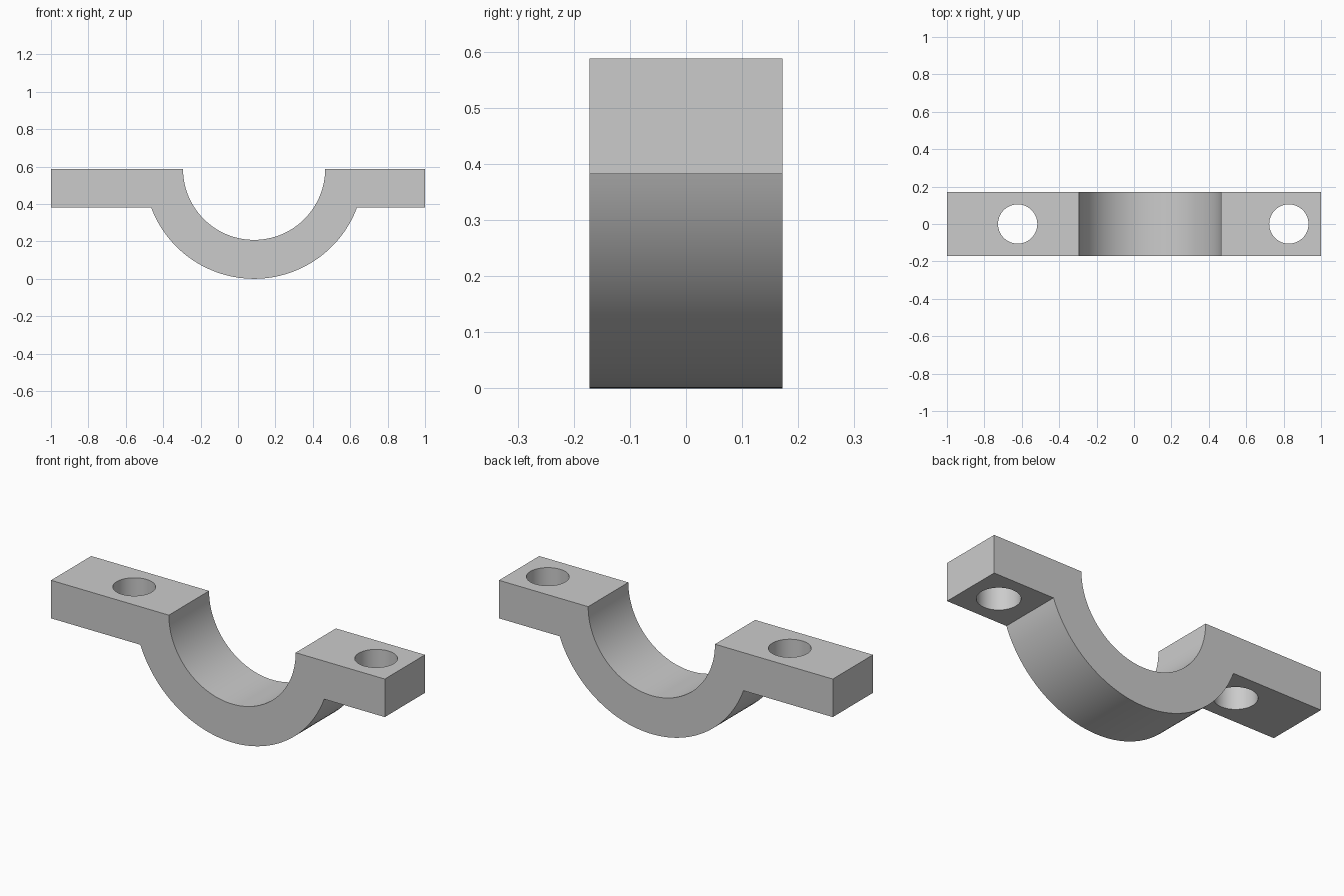
import bpy, bmesh
from math import sin, cos, pi, asin

cube = bpy.data.objects.get("Cube")
if cube:
    bpy.data.objects.remove(cube, do_unlink=True)

HALF_DEPTH = 0.172
TOP, FLANGE_BOTTOM = 0.588, 0.382
ARC_X, INNER_R, OUTER_R = 0.086, 0.38, 0.588
HOLES = {"right_bolt_cutter": -0.622, "left_bolt_cutter": 0.828}
HOLE_R = 0.105

grey = bpy.data.materials.new("plain grey")
grey.use_nodes = True
color = (0.6, 0.6, 0.6, 1)
grey.diffuse_color = color
grey.node_tree.nodes["Principled BSDF"].inputs["Base Color"].default_value = color


def arc(radius, start, end, steps):
    """Points of an arc around the saddle centre, in the front plane."""
    angles = [start + (end - start) * i / steps for i in range(steps + 1)]
    return [(ARC_X + radius * cos(a), TOP + radius * sin(a)) for a in angles]


# Clamp profile: flanges joined by the half-round saddle
dip = asin((TOP - FLANGE_BOTTOM) / OUTER_R)
profile = [(-1, TOP), (-1, FLANGE_BOTTOM)]
profile += arc(OUTER_R, pi + dip, 2 * pi - dip, 64)
profile += [(1, FLANGE_BOTTOM), (1, TOP)]
profile += arc(INNER_R, 2 * pi, pi, 64)

bm = bmesh.new()
face = bm.faces.new([bm.verts.new((x, -HALF_DEPTH, z)) for x, z in profile])
extruded = bmesh.ops.extrude_face_region(bm, geom=[face])["geom"]
bmesh.ops.translate(bm, vec=(0, 2 * HALF_DEPTH, 0),
                    verts=[g for g in extruded if isinstance(g, bmesh.types.BMVert)])
if not face.is_valid or len(bm.faces) == len(profile) + 1:
    bmesh.ops.holes_fill(bm, edges=[e for e in bm.edges if e.is_boundary], sides=0)
bmesh.ops.recalc_face_normals(bm, faces=bm.faces)
mesh = bpy.data.meshes.new("clamp_half")
bm.to_mesh(mesh)
bm.free()
clamp = bpy.data.objects.new("clamp_half", mesh)
bpy.context.collection.objects.link(clamp)
mesh.materials.append(grey)

# Bolt holes through the flanges
for name, x in HOLES.items():
    bpy.ops.mesh.primitive_cylinder_add(
        vertices=64, radius=HOLE_R, depth=0.4,
        location=(x, 0, (TOP + FLANGE_BOTTOM) / 2))
    cutter = bpy.context.object
    cutter.name = name
    cutter.data.materials.append(grey)
    cut = clamp.modifiers.new(name, "BOOLEAN")
    cut.operation, cut.solver, cut.object = "DIFFERENCE", "EXACT", cutter
    bpy.context.view_layer.objects.active = clamp
    bpy.ops.object.modifier_apply(modifier=cut.name)
    bpy.data.objects.remove(cutter, do_unlink=True)

# Smooth curved walls with crisp edges
bpy.ops.object.select_all(action="DESELECT")
clamp.select_set(True)
bpy.context.view_layer.objects.active = clamp
bpy.ops.object.shade_smooth_by_angle(angle=pi / 6)
